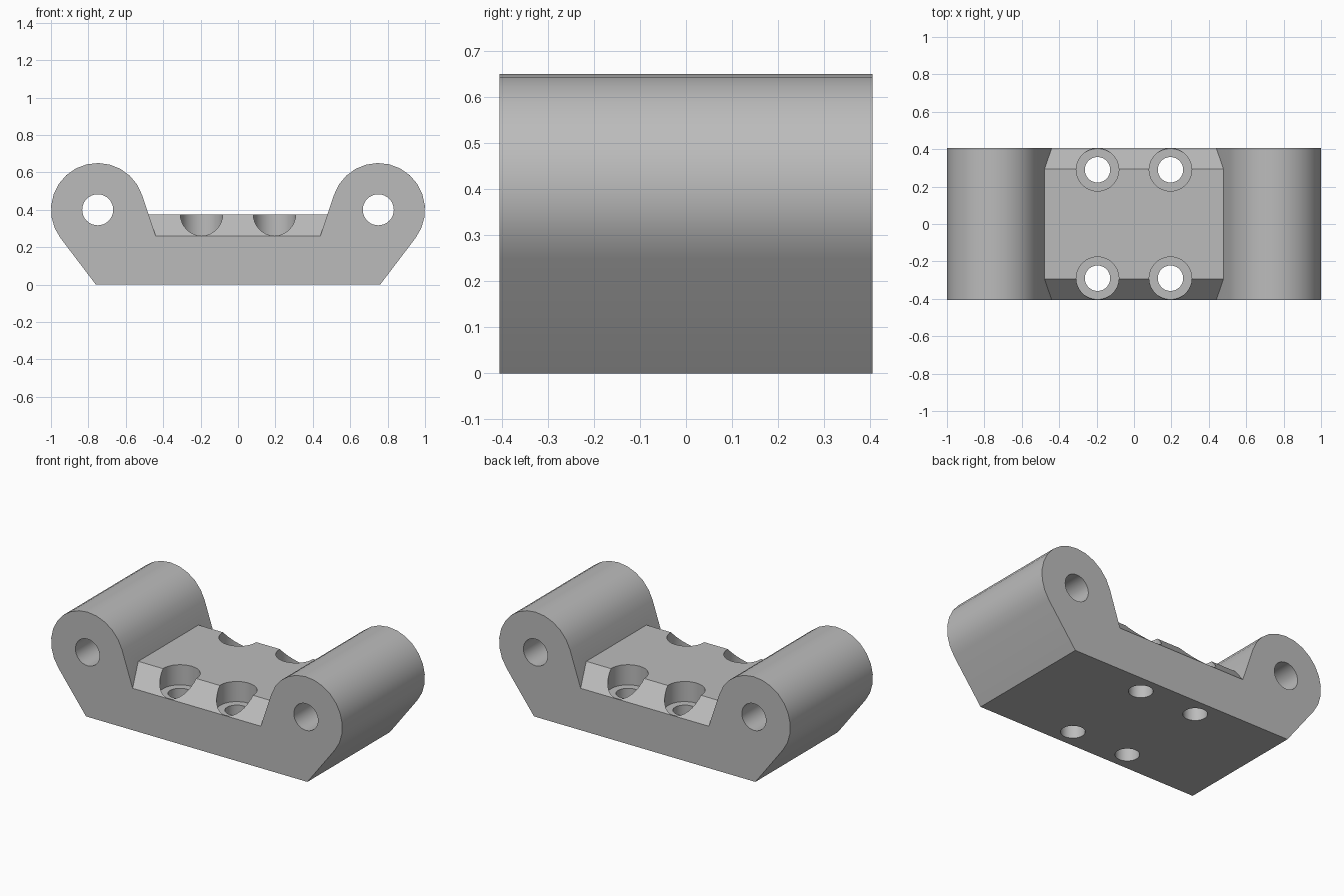
import bpy, bmesh
from math import atan2, asin, hypot, cos, sin, pi, radians

if "Cube" in bpy.data.objects:
    bpy.data.objects.remove(bpy.data.objects["Cube"])

DEPTH = 0.405                    # half depth along y
LUG_X, LUG_Z, LUG_R = 0.75, 0.40, 0.25
FOOT = (0.76, 0.0)               # bottom corner
LIP = (0.44, 0.26)               # corner of the saddle at the end faces
PAD_Y, PAD_Z = 0.295, 0.375      # raised pad between the lugs
ARC_STEPS = 14

grey = bpy.data.materials.new("grey")
grey.use_nodes = True
colour = (0.5, 0.5, 0.5, 1)
grey.diffuse_color = colour
grey.node_tree.nodes["Principled BSDF"].inputs["Base Color"].default_value = colour


def tangent_angle(point, side):
    """Angle on the lug circle where a line from the point touches it."""
    dx, dz = point[0] - LUG_X, point[1] - LUG_Z
    return atan2(dz, dx) + side * (pi / 2 - asin(LUG_R / hypot(dx, dz)))


def cutter(name, x, y, z, radius, length, along_y=False):
    bpy.ops.mesh.primitive_cylinder_add(
        vertices=32, radius=radius, depth=length, location=(x, y, z),
        rotation=(pi / 2 if along_y else 0, 0, 0))
    ob = bpy.context.object
    ob.name = name
    ob.data.materials.append(grey)
    ob.hide_render = True
    return ob


# Outline of the right half: foot, lug arc, saddle lip
start = tangent_angle(FOOT, 1)
end = tangent_angle(LIP, -1) % (2 * pi)
half = [FOOT]
for i in range(ARC_STEPS + 1):
    a = start + (end - start) * i / ARC_STEPS
    half.append((LUG_X + LUG_R * cos(a), LUG_Z + LUG_R * sin(a)))
half.append(LIP)
outline = half + [(-x, z) for x, z in reversed(half)]
n, lip = len(outline), len(half) - 1

# The pad's top corners lie on the sloping inner walls of the lugs
touch = half[-2]
pad_x = LIP[0] + (touch[0] - LIP[0]) * (PAD_Z - LIP[1]) / (touch[1] - LIP[1])

bm = bmesh.new()
front = [bm.verts.new((x, -DEPTH, z)) for x, z in outline]
back = [bm.verts.new((x, DEPTH, z)) for x, z in outline]
pf, qf, pb, qb = [bm.verts.new((sx * pad_x, sy * PAD_Y, PAD_Z))
                  for sy in (-1, 1) for sx in (1, -1)]
bm.faces.new(front)
bm.faces.new(back[::-1])
for i in range(n):
    j = (i + 1) % n
    if i == lip:                 # chamfered saddle
        bm.faces.new((front[i], front[j], qf, pf))
        bm.faces.new((pf, qf, qb, pb))
        bm.faces.new((pb, qb, back[j], back[i]))
    elif i == lip - 1:           # inner wall, +x lug
        bm.faces.new((front[i], front[j], pf, pb, back[j], back[i]))
    elif i == lip + 1:           # inner wall, -x lug
        bm.faces.new((front[i], front[j], back[j], back[i], qb, qf))
    else:
        bm.faces.new((front[i], front[j], back[j], back[i]))
bmesh.ops.recalc_face_normals(bm, faces=bm.faces)
mesh = bpy.data.meshes.new("bracket")
bm.to_mesh(mesh)
bm.free()
mesh.materials.append(grey)
bracket = bpy.data.objects.new("bracket", mesh)
bpy.context.collection.objects.link(bracket)

# Pin holes through the lugs, counterbored screw holes through the base
cutters = []
for sx in (-1, 1):
    cutters.append(cutter("pin_hole", sx * LUG_X, 0, LUG_Z, 0.083, 2, True))
    for sy in (-1, 1):
        x, y = sx * 0.195, sy * 0.29
        cutters.append(cutter("counterbore", x, y, 0.5, 0.114, 0.5))
        cutters.append(cutter("screw_hole", x, y, 0, 0.068, 1))
for c in cutters:
    mod = bracket.modifiers.new(c.name, "BOOLEAN")
    mod.object, mod.operation, mod.solver = c, "DIFFERENCE", "EXACT"

bpy.ops.object.select_all(action="DESELECT")
bracket.select_set(True)
bpy.context.view_layer.objects.active = bracket
for mod in list(bracket.modifiers):
    bpy.ops.object.modifier_apply(modifier=mod.name)
for c in cutters:
    bpy.data.objects.remove(c)
bpy.ops.object.shade_smooth_by_angle(angle=radians(30))
